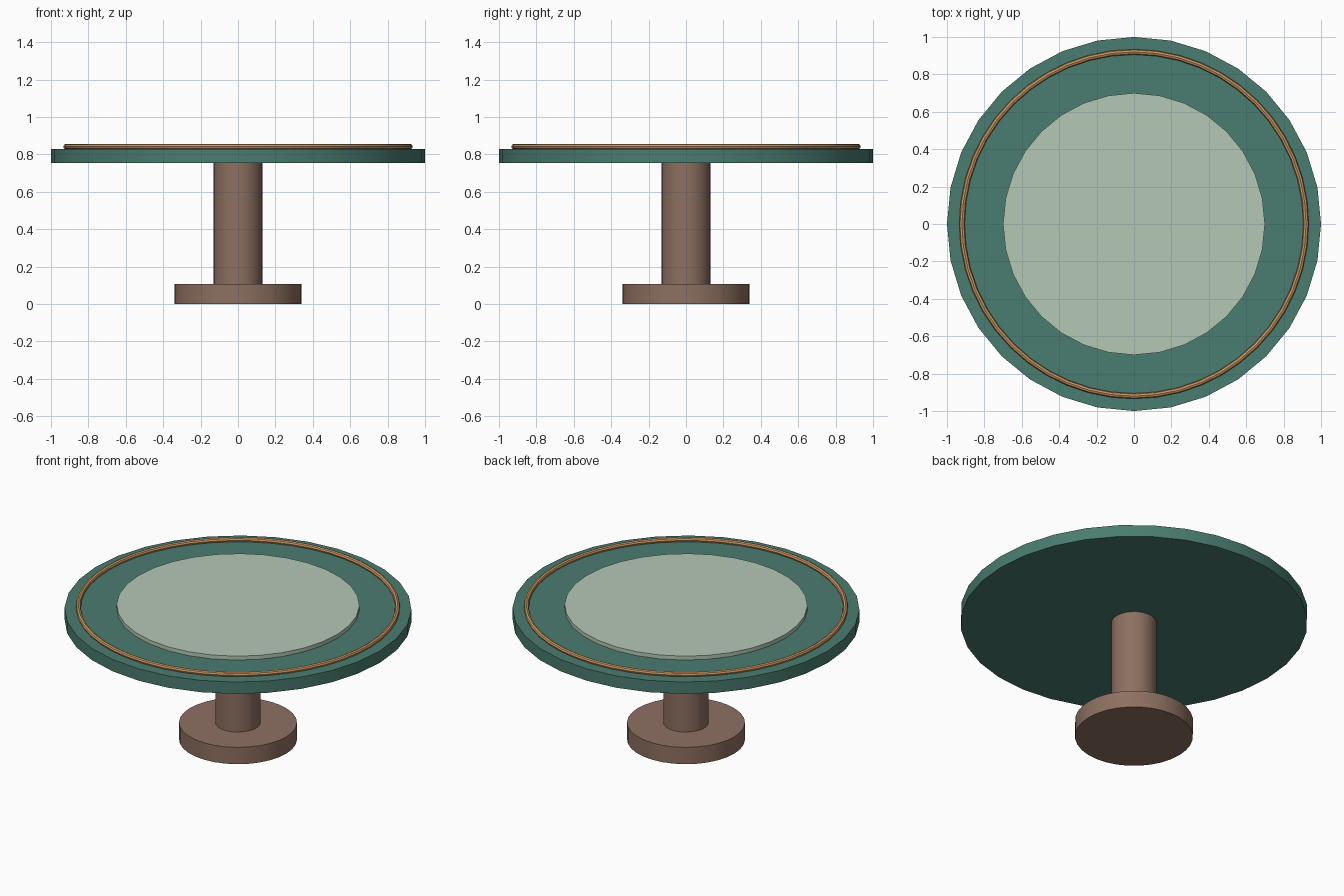
import bpy
import math

if "Cube" in bpy.data.objects:
    bpy.data.objects.remove(bpy.data.objects["Cube"])


def srgb(r, g, b):
    def lin(c):
        c /= 255
        return c / 12.92 if c <= 0.04045 else ((c + 0.055) / 1.055) ** 2.4
    return (lin(r), lin(g), lin(b), 1.0)


def material(name, rgb):
    mat = bpy.data.materials.new(name)
    mat.diffuse_color = srgb(*rgb)
    mat.use_nodes = True
    mat.node_tree.nodes["Principled BSDF"].inputs["Base Color"].default_value = mat.diffuse_color
    return mat


brown = material("brown_wood", (141, 112, 97))
teal = material("teal", (74, 124, 112))
sage = material("pale_sage", (180, 200, 182))
copper = material("copper", (205, 152, 98))


def finish(name, mat):
    obj = bpy.context.object
    obj.name = name
    obj.data.materials.append(mat)
    bpy.ops.object.shade_smooth_by_angle(angle=math.radians(30))
    return obj


def disc(name, radius, bottom, top, mat, sides=32):
    bpy.ops.mesh.primitive_cylinder_add(
        vertices=sides, radius=radius, depth=top - bottom,
        location=(0, 0, (bottom + top) / 2))
    return finish(name, mat)


# Foot and pedestal
disc("base", 0.34, 0.0, 0.107, brown)
disc("column", 0.13, 0.107, 0.755, brown)

# Table top with raised centre panel
disc("table_top", 1.0, 0.755, 0.83, teal)
disc("centre_panel", 0.70, 0.83, 0.855, sage)

# Trim ring resting on the table top
bpy.ops.mesh.primitive_torus_add(
    major_segments=48, minor_segments=8, major_radius=0.92,
    minor_radius=0.0145, location=(0, 0, 0.842))
finish("trim_ring", copper)
